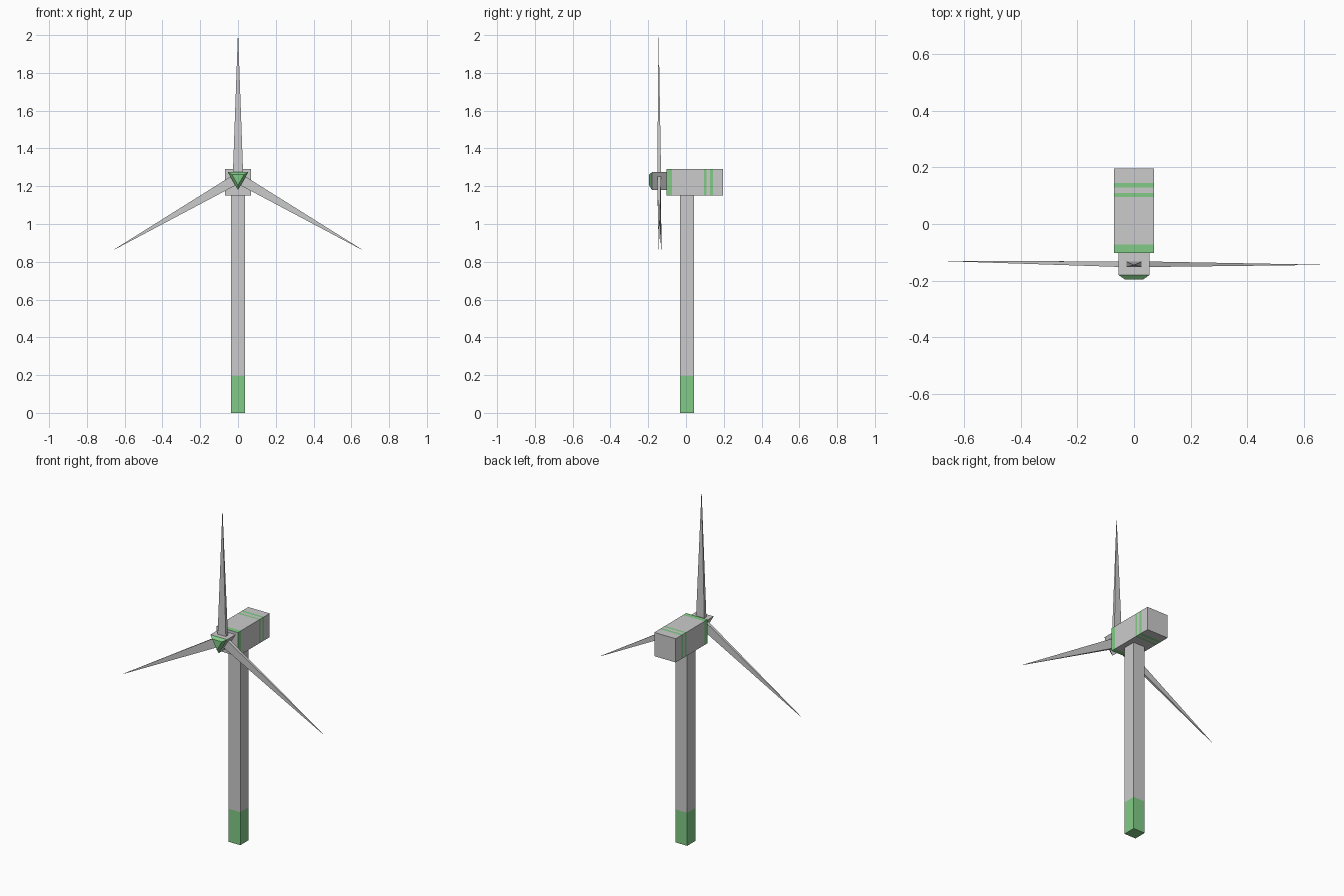
import bpy, bmesh
from math import sin, cos, pi
from mathutils import Matrix, Vector

if "Cube" in bpy.data.objects:
    bpy.data.objects.remove(bpy.data.objects["Cube"])

grey = bpy.data.materials.new("grey")
grey.diffuse_color = (0.8, 0.8, 0.8, 1)
grey.use_nodes = True
grey.node_tree.nodes["Principled BSDF"].inputs["Base Color"].default_value = grey.diffuse_color
green = bpy.data.materials.new("green")
green.diffuse_color = (0.22, 0.6, 0.24, 1)
green.use_nodes = True
green.node_tree.nodes["Principled BSDF"].inputs["Base Color"].default_value = green.diffuse_color


def loft(name, rings, colours, caps=(0, 0)):
    """Skin a list of point rings; colours gives a material index per segment."""
    bm = bmesh.new()
    loops = [[bm.verts.new(p) for p in ring] for ring in rings]
    n = len(loops[0])
    for a, b, colour in zip(loops, loops[1:], colours):
        for i in range(n):
            j = (i + 1) % n
            bm.faces.new((a[i], a[j], b[j], b[i])).material_index = colour
    bm.faces.new(loops[0][::-1]).material_index = caps[0]
    bm.faces.new(loops[-1]).material_index = caps[1]
    bmesh.ops.recalc_face_normals(bm, faces=bm.faces)
    mesh = bpy.data.meshes.new(name)
    bm.to_mesh(mesh)
    bm.free()
    mesh.materials.append(grey)
    mesh.materials.append(green)
    obj = bpy.data.objects.new(name, mesh)
    bpy.context.collection.objects.link(obj)
    return obj


CORNERS = [(-1, -1), (1, -1), (1, 1), (-1, 1)]
HUB_Z = 1.243

# Tower: square column with a green foot
loft("tower",
     [[(0.038 * a, 0.005 + 0.038 * b, z) for a, b in CORNERS] for z in (0, 0.195, 1.15)],
     [1, 0], caps=(1, 0))

# Nacelle: box with three green bands
band_ys = (-0.102, -0.073, 0.096, 0.109, 0.128, 0.144, 0.196)
loft("nacelle",
     [[(0.07 * a, y, 1.22 + 0.07 * b) for a, b in CORNERS] for y in band_ys],
     [1, 0, 1, 0, 1, 0])


# Hub: triangular prism pointing down, with a tapered green nose
def triangle(y, r):
    return [(r * sin(k * 2 * pi / 3), y, HUB_Z - r * cos(k * 2 * pi / 3)) for k in range(3)]


loft("hub", [triangle(-0.102, 0.063), triangle(-0.180, 0.063)], [0])
loft("nose_cap", [triangle(-0.180, 0.063), triangle(-0.196, 0.037)], [1], caps=(0, 1))

# Blades: long thin four-sided spikes, each leaning very slightly
for name, turn, tip_y in (("blade_top", 0, -0.003), ("blade_right", 120, -0.002),
                          ("blade_left", 240, 0.011)):
    blade = loft(name,
                 [[(0.027 * a, 0.010 * b, 0.025) for a, b in CORNERS],
                  [(0.0008 * a, tip_y + 0.0005 * b, 0.757) for a, b in CORNERS]], [0])
    blade.matrix_world = (Matrix.Translation(Vector((0, -0.142, HUB_Z)))
                          @ Matrix.Rotation(turn * pi / 180, 4, 'Y'))
